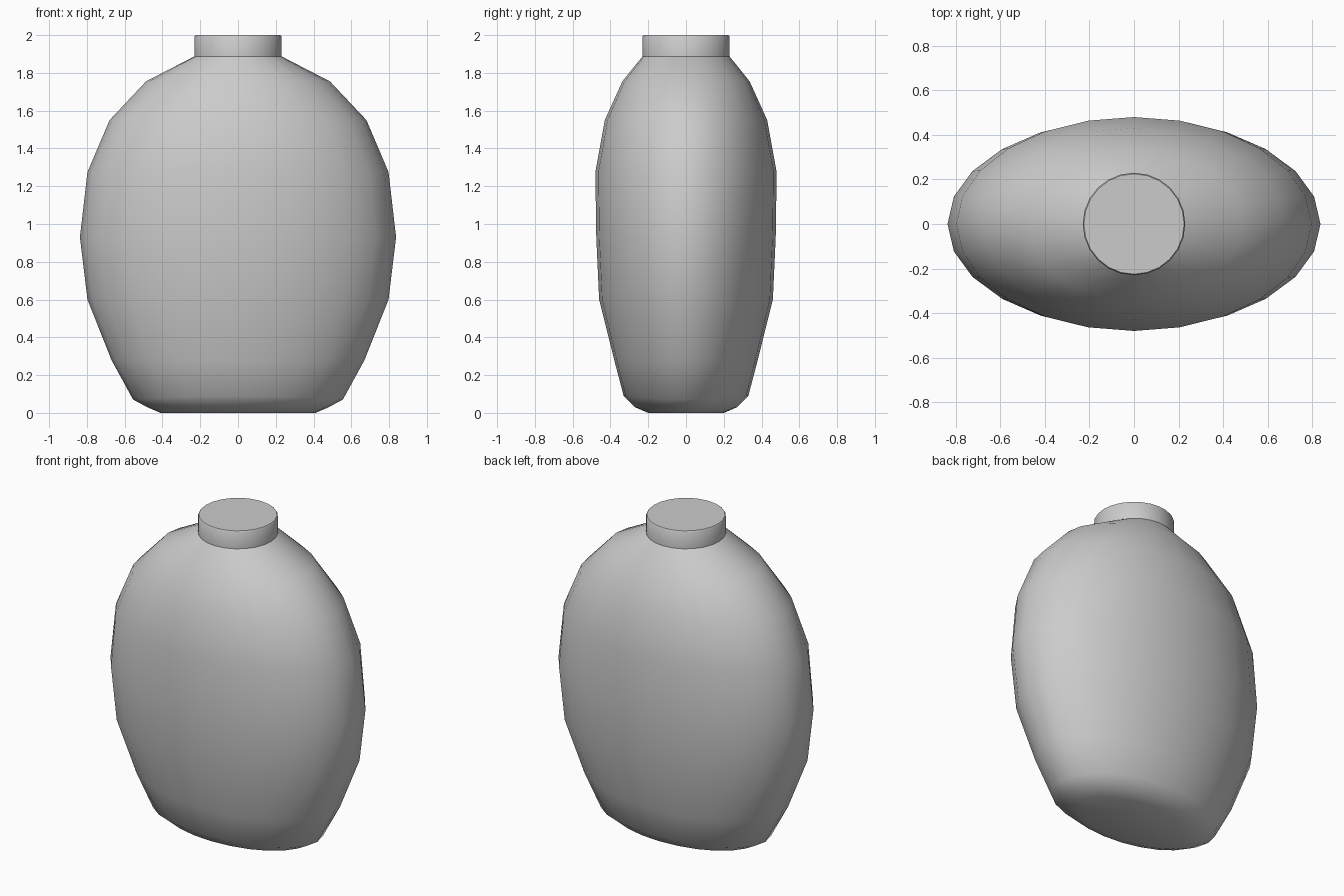
import bpy, bmesh
from math import cos, sin, tau, radians

cube = bpy.data.objects.get("Cube")
if cube:
    bpy.data.objects.remove(cube, do_unlink=True)

SEGMENTS = 24

grey = bpy.data.materials.new("plain grey")
grey.use_nodes = True
colour = (0.6, 0.6, 0.6, 1)
grey.diffuse_color = colour
grey.node_tree.nodes["Principled BSDF"].inputs["Base Color"].default_value = colour


def loft(name, rings, cap_bottom, cap_top):
    """Skin elliptical rings given as (half width, half depth, z at sides, z at front)."""
    bm = bmesh.new()
    loops = []
    for rx, ry, z_side, z_front in rings:
        loop = []
        for i in range(SEGMENTS):
            a = tau * i / SEGMENTS
            z = z_side + (z_front - z_side) * sin(a) ** 2
            loop.append(bm.verts.new((rx * cos(a), ry * sin(a), z)))
        loops.append(loop)
    for low, high in zip(loops, loops[1:]):
        for i in range(SEGMENTS):
            j = (i + 1) % SEGMENTS
            bm.faces.new((low[i], low[j], high[j], high[i]))
    if cap_bottom:
        bm.faces.new(loops[0][::-1])
    if cap_top:
        bm.faces.new(loops[-1])
    mesh = bpy.data.meshes.new(name)
    bm.to_mesh(mesh)
    bm.free()
    mesh.materials.append(grey)
    obj = bpy.data.objects.new(name, mesh)
    bpy.context.collection.objects.link(obj)
    bpy.ops.object.select_all(action='DESELECT')
    obj.select_set(True)
    bpy.context.view_layer.objects.active = obj
    bpy.ops.object.shade_smooth_by_angle(angle=radians(50))
    return obj


# Flattened body, from the base up to the shoulder
loft("bottle_body", [
    (0.41, 0.20, 0, 0),
    (0.48, 0.27, 0.03, 0.03),
    (0.555, 0.33, 0.07, 0.09),
    (0.67, 0.38, 0.28, 0.28),
    (0.797, 0.46, 0.60, 0.60),
    (0.837, 0.475, 0.93, 0.93),
    (0.797, 0.48, 1.275, 1.275),
    (0.68, 0.43, 1.55, 1.55),
    (0.487, 0.337, 1.755, 1.755),
    (0.23, 0.23, 1.888, 1.888),
], True, False)

# Round neck with a closed flat top
loft("bottle_neck", [
    (0.23, 0.23, 1.888, 1.888),
    (0.23, 0.23, 1.993, 1.993),
    (0.225, 0.225, 2, 2),
], False, True)
